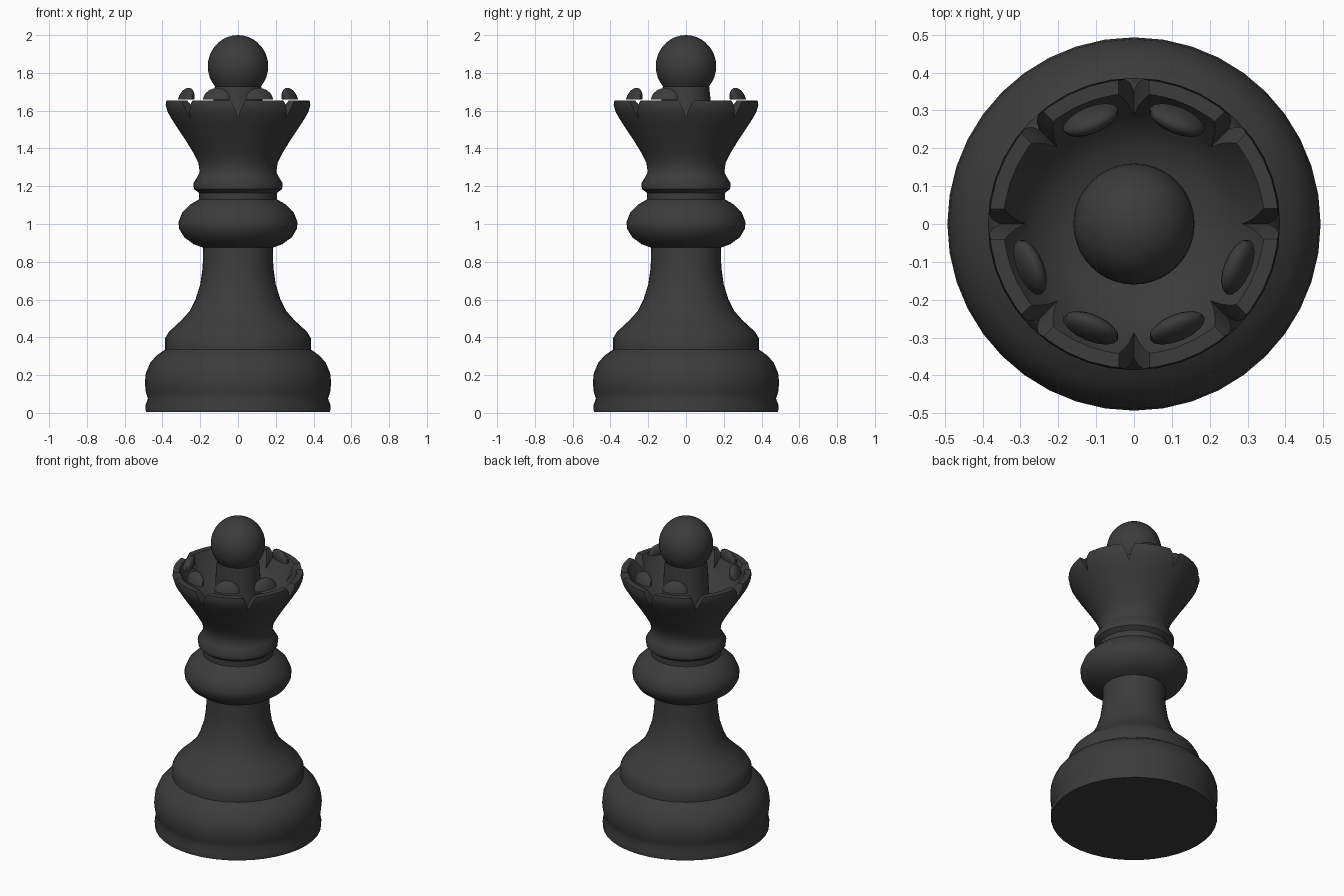
import bpy, bmesh, math
from mathutils import Matrix, Vector

if "Cube" in bpy.data.objects:
    bpy.data.objects.remove(bpy.data.objects["Cube"])

SEGMENTS = 40

charcoal = bpy.data.materials.new("charcoal")
charcoal.diffuse_color = (0.045, 0.045, 0.045, 1)
charcoal.use_nodes = True
charcoal.node_tree.nodes["Principled BSDF"].inputs["Base Color"].default_value = charcoal.diffuse_color


def finish(name, bm, smooth=True):
    bmesh.ops.recalc_face_normals(bm, faces=bm.faces[:])
    mesh = bpy.data.meshes.new(name)
    bm.to_mesh(mesh)
    bm.free()
    mesh.materials.append(charcoal)
    obj = bpy.data.objects.new(name, mesh)
    bpy.context.collection.objects.link(obj)
    if smooth:
        shade(obj)
    return obj


def shade(obj):
    bpy.ops.object.select_all(action='DESELECT')
    obj.select_set(True)
    bpy.context.view_layer.objects.active = obj
    bpy.ops.object.shade_smooth_by_angle(angle=math.radians(40))


def lathe(name, profile, smooth=True):
    """Closed solid of revolution; the profile starts and ends on the axis."""
    bm = bmesh.new()
    verts = [bm.verts.new((r, 0, z)) for r, z in profile]
    edges = [bm.edges.new(pair) for pair in zip(verts, verts[1:])]
    bmesh.ops.spin(bm, geom=verts + edges, cent=(0, 0, 0), axis=(0, 0, 1),
                   angle=math.tau, steps=SEGMENTS, use_merge=True)
    bmesh.ops.remove_doubles(bm, verts=bm.verts[:], dist=0.0005)
    return finish(name, bm, smooth)


# Base, waist, collars and hollow crown
body = lathe("body", [
    (0, 0.005), (0.488, 0.005), (0.49, 0.04), (0.477, 0.075), (0.488, 0.11),
    (0.493, 0.16), (0.488, 0.21), (0.465, 0.265), (0.43, 0.305), (0.386, 0.335),
    (0.386, 0.395), (0.365, 0.43), (0.30, 0.49), (0.255, 0.54), (0.225, 0.60),
    (0.20, 0.68), (0.187, 0.77), (0.185, 0.875), (0.235, 0.893), (0.285, 0.93),
    (0.312, 0.975), (0.315, 1.01), (0.295, 1.06), (0.25, 1.105), (0.207, 1.13),
    (0.207, 1.165), (0.233, 1.185), (0.237, 1.215), (0.215, 1.25), (0.203, 1.275),
    (0.21, 1.325), (0.235, 1.375), (0.275, 1.44), (0.335, 1.53), (0.372, 1.59),
    (0.385, 1.63), (0.382, 1.655), (0.345, 1.655), (0.325, 1.62),
    (0.28, 1.55), (0.21, 1.49), (0.12, 1.47), (0, 1.47)], smooth=False)

# Eight flared notches around the crown rim
bm = bmesh.new()
notch = [(0, 1.56), (0.012, 1.60), (0.028, 1.635), (0.05, 1.67),
         (-0.05, 1.67), (-0.028, 1.635), (-0.012, 1.60)]
for i in range(8):
    turn = Matrix.Rotation(i * math.tau / 8 + 0.001, 3, 'Z')
    inner = [bm.verts.new(turn @ Vector((0.25, y, z))) for y, z in notch]
    outer = [bm.verts.new(turn @ Vector((0.45, y, z))) for y, z in notch]
    bm.faces.new(inner)
    bm.faces.new(outer[::-1])
    for k in range(len(notch)):
        n = (k + 1) % len(notch)
        bm.faces.new((inner[n], inner[k], outer[k], outer[n]))
cutter = finish("notch_cutter", bm, smooth=False)
cutter.hide_render = True
cut = body.modifiers.new("notches", 'BOOLEAN')
cut.operation = 'DIFFERENCE'
cut.solver = 'EXACT'
cut.object = cutter
bpy.context.view_layer.objects.active = body
bpy.ops.object.modifier_apply(modifier=cut.name)
bpy.data.objects.remove(cutter)
shade(body)

# Ball finial on a short stem
ball = [(0.16 * math.cos(a), 1.835 + 0.165 * math.sin(a))
        for a in (math.radians(d) for d in range(-40, 90, 10))]
lathe("finial", [(0, 1.45), (0.15, 1.45), (0.135, 1.52), (0.13, 1.66)]
      + ball + [(0, 2.0)])

# Small domed petals inside the rim, with the two rear side ones absent
for i, degrees in enumerate((67.5, 112.5, 202.5, 247.5, 292.5, 337.5)):
    bm = bmesh.new()
    bmesh.ops.create_uvsphere(bm, u_segments=16, v_segments=10, radius=1)
    bmesh.ops.bisect_plane(bm, geom=bm.verts[:] + bm.edges[:] + bm.faces[:],
                           plane_co=(0, 0, 0), plane_no=(0, 0, 1), clear_inner=True)
    bmesh.ops.holes_fill(bm, edges=[e for e in bm.edges if e.is_boundary])
    for v in bm.verts:
        x, y, z = v.co
        v.co = (0.298 + 0.034 * x - 0.015 * z, 0.078 * y, 1.658 + 0.063 * z)
    bmesh.ops.rotate(bm, verts=bm.verts[:], cent=(0, 0, 0),
                     matrix=Matrix.Rotation(math.radians(degrees), 3, 'Z'))
    finish(f"crown_petal_{i + 1}", bm)
